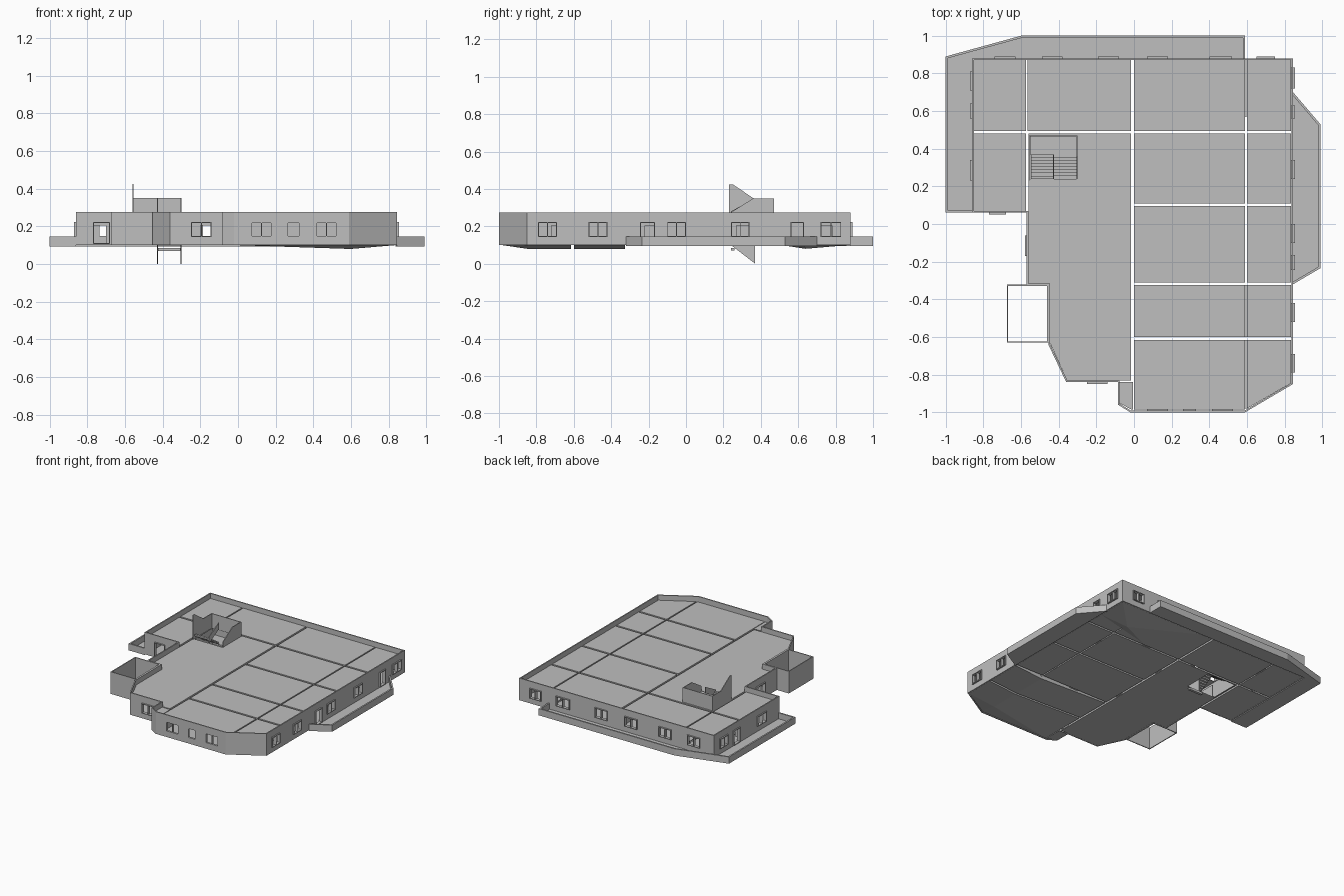
import bpy, bmesh
from mathutils import Vector

cube = bpy.data.objects.get("Cube")
if cube:
    bpy.data.objects.remove(cube, do_unlink=True)

grey = bpy.data.materials.new("plaster_grey")
grey.use_nodes = True
grey.diffuse_color = (0.52, 0.52, 0.52, 1)
grey.node_tree.nodes["Principled BSDF"].inputs["Base Color"].default_value = (0.52, 0.52, 0.52, 1)

FLOOR, CEIL, TOP, PLATE = 0.10, 0.235, 0.275, 0.004


def finish(name, bm, recalc=True):
    if recalc:
        bmesh.ops.recalc_face_normals(bm, faces=bm.faces[:])
    me = bpy.data.meshes.new(name)
    bm.to_mesh(me)
    bm.free()
    me.materials.append(grey)
    ob = bpy.data.objects.new(name, me)
    bpy.context.collection.objects.link(ob)
    return ob


def prism(bm, pts, depth):
    face = bm.faces.new([bm.verts.new(p) for p in pts])
    new = bmesh.ops.extrude_face_region(bm, geom=[face])["geom"]
    bmesh.ops.translate(bm, vec=depth, verts=[v for v in new if isinstance(v, bmesh.types.BMVert)])


def slab(bm, outline, z0, z1):
    prism(bm, [(x, y, z0) for x, y in outline], Vector((0, 0, z1 - z0)))


def box(bm, x0, x1, y0, y1, z0, z1):
    slab(bm, rect(x0, x1, y0, y1), z0, z1)


def rect(x0, x1, y0, y1):
    return [(x0, y0), (x1, y0), (x1, y1), (x0, y1)]


def band(bm, path, z0, z1, closed=True):
    low = [bm.verts.new((x, y, z0)) for x, y in path]
    high = [bm.verts.new((x, y, z1)) for x, y in path]
    n = len(path)
    for i in range(n if closed else n - 1):
        j = (i + 1) % n
        bm.faces.new((low[i], low[j], high[j], high[i]))


def bake(ob):
    me = bpy.data.meshes.new_from_object(ob.evaluated_get(bpy.context.evaluated_depsgraph_get()))
    ob.modifiers.clear()
    ob.data = me


def thicken(ob, t):
    mod = ob.modifiers.new("thickness", 'SOLIDIFY')
    mod.thickness, mod.offset, mod.use_even_offset = t, -1, True


def cut(ob, cutter):
    mod = ob.modifiers.new("openings", 'BOOLEAN')
    mod.operation, mod.object, mod.solver = 'DIFFERENCE', cutter, 'EXACT'


# Plan: outer wall and rooms, all anticlockwise
outer = [(-0.02, -1), (0.59, -1), (0.845, -0.85), (0.845, 0.88), (-0.86, 0.88), (-0.86, 0.06),
         (-0.57, 0.06), (-0.57, -0.325), (-0.455, -0.325), (-0.455, -0.64), (-0.36, -0.84),
         (-0.085, -0.84), (-0.085, -0.96)]
hall = [(-0.56, -0.315), (-0.445, -0.315), (-0.445, -0.635), (-0.355, -0.83), (-0.015, -0.83),
        (-0.015, 0.48), (-0.56, 0.48)]
rooms = [hall, rect(-0.85, -0.575, 0.07, 0.48), rect(-0.85, -0.575, 0.495, 0.87),
         rect(-0.565, -0.015, 0.495, 0.87),
         [(0.6, -0.98), (0.835, -0.845), (0.835, -0.615), (0.6, -0.615)], rect(0, 0.59, -0.985, -0.615)]
for y0, y1 in [(-0.6, -0.325), (-0.31, 0.095), (0.11, 0.48), (0.495, 0.87)]:
    rooms += [rect(0, 0.59, y0, y1), rect(0.6, 0.835, y0, y1)]

# Openings: (wall runs along, wall position, outward sign, spans)
WINDOWS = [('x', -1, -1, [(0.07, 0.18), (0.26, 0.33), (0.415, 0.525)]),
           ('x', -0.84, -1, [(-0.25, -0.14)]),
           ('y', 0.845, 1, [(-0.79, -0.69), (-0.52, -0.42), (-0.10, 0), (0.24, 0.34), (0.72, 0.83)]),
           ('x', 0.88, 1, [(-0.74, -0.63), (-0.49, -0.38), (-0.19, -0.08), (0.07, 0.18),
                           (0.40, 0.52), (0.65, 0.75)]),
           ('y', -0.86, -1, [(0.23, 0.34), (0.71, 0.81)]),
           ('y', -0.57, -1, [(-0.17, -0.06)])]
OUTER_DOORS = [('y', 0.845, 1, [(-0.245, -0.165), (0.56, 0.63)]),
               ('y', -0.86, -1, [(0.56, 0.64)]), ('x', 0.06, -1, [(-0.77, -0.68)])]
INNER_DOORS = [('x', 0.488, 1, [(-0.78, -0.70), (-0.2, -0.13), (0.25, 0.33)]),
               ('x', -0.318, 1, [(0.25, 0.33)]),
               ('y', -0.008, 1, [(0.22, 0.29), (-0.22, -0.15), (-0.82, -0.75)]),
               ('y', 0.595, 1, [(-0.72, -0.65), (-0.42, -0.35), (-0.22, -0.15), (0.27, 0.34), (0.71, 0.78)]),
               ('y', -0.57, 1, [(0.67, 0.78)])]


def wall_box(bm, axis, a, b, c0, c1, z0, z1):
    c0, c1 = sorted((c0, c1))
    if axis == 'x':
        box(bm, a, b, c0, c1, z0, z1)
    else:
        box(bm, c0, c1, a, b, z0, z1)


cutter_bm, frame_bm = bmesh.new(), bmesh.new()
for group, z0, z1, framed in [(WINDOWS, 0.143, 0.222, True), (OUTER_DOORS, 0.106, 0.222, True),
                              (INNER_DOORS, 0.106, 0.205, False)]:
    for axis, c, sign, spans in group:
        for a, b in spans:
            wall_box(cutter_bm, axis, a, b, c - 0.03, c + 0.03, z0, z1)
            if not framed:
                continue
            w, out, inn = 0.005, c + sign * 0.01, c - sign * 0.016
            if abs(c) == 1:
                out = c
            wall_box(frame_bm, axis, a, b, out, inn, z0, z0 + w)
            wall_box(frame_bm, axis, a, b, out, inn, z1 - w, z1)
            bars = [a, b - w] + ([(a + b - w) / 2] if b - a > 0.09 else [])
            for s in bars:
                wall_box(frame_bm, axis, s, s + w, out, inn, z0 + w, z1 - w)
opening_cutter = finish("opening_cutter", cutter_bm)
finish("window_frames", frame_bm)

bm = bmesh.new()
box(bm, -0.55, -0.30, 0.24, 0.47, 0.05, 0.3)
stair_cutter = finish("stair_cutter", bm)

# Outer wall and room walls
bm = bmesh.new()
band(bm, outer, FLOOR, TOP)
outer_wall = finish("outer_wall", bm, False)
thicken(outer_wall, 0.009)
bm = bmesh.new()
for r in rooms:
    band(bm, r, FLOOR + PLATE, CEIL - PLATE)
room_walls = finish("room_walls", bm, False)
thicken(room_walls, 0.004)
for ob in (outer_wall, room_walls):
    cut(ob, opening_cutter)

# Floors and roof plates, open at the stairwell
bay = [(-0.076, -0.84), (-0.076, -0.952), (-0.015, -0.985), (-0.005, -0.985), (-0.005, -0.84)]
plates = []
for name, z in [("floor_plates", FLOOR), ("roof_plates", CEIL - PLATE)]:
    bm = bmesh.new()
    for r in rooms + [bay]:
        slab(bm, r, z, z + PLATE)
    ob = finish(name, bm)
    cut(ob, stair_cutter)
    plates.append(ob)

for ob in [outer_wall, room_walls] + plates:
    bake(ob)
for ob in (opening_cutter, stair_cutter):
    bpy.data.objects.remove(ob, do_unlink=True)

# Folded undersides of the sagging floors
folds = {"front_underside": ([(0, -0.985), (0, -0.615), (0.835, -0.615), (0.835, -0.845), (0.6, -0.98)],
                             [(0.595, -0.85), (0.595, -0.615)]),
         "middle_underside": (rect(0, 0.835, -0.6, -0.325), [(0.595, -0.6), (0.595, -0.325)]),
         "rear_underside": ([(0.1, 0.87), (0.835, 0.87), (0.835, 0.63), (0.35, 0.51)], [(0.6, 0.64)])}
for name, (rim, low) in folds.items():
    bm = bmesh.new()
    for pts, z in ((rim, FLOOR), (low, 0.08)):
        for x, y in pts:
            bm.verts.new((x, y, z))
    bmesh.ops.convex_hull(bm, input=bm.verts[:])
    finish(name, bm)

# Balconies: slab plus low parapet
balconies = {"side_balcony": [(0.845, -0.32), (0.99, -0.235), (0.99, 0.53), (0.845, 0.70)],
             "rear_balcony": [(0.59, 0.88), (0.59, 1), (-0.6, 1), (-1, 0.89), (-1, 0.06),
                              (-0.86, 0.06), (-0.86, 0.88)]}
for name, pts in balconies.items():
    bm = bmesh.new()
    slab(bm, pts, 0.094, 0.1)
    finish(name + "_floor", bm)
    bm = bmesh.new()
    band(bm, pts[:6], 0.094, 0.147, False)
    rail = finish(name + "_parapet", bm, False)
    thicken(rail, 0.012)
    bake(rail)

# Open lightwell beside the hall
bm = bmesh.new()
band(bm, rect(-0.675, -0.455, -0.63, -0.322), FLOOR, TOP)
lightwell = finish("lightwell", bm, False)
thicken(lightwell, 0.007)
bake(lightwell)

# Stairwell walls
bm = bmesh.new()
side_walls = [(-0.56, [(0.23, CEIL), (0.47, CEIL), (0.47, 0.35), (0.36, 0.35), (0.25, 0.425), (0.23, 0.425)]),
              (-0.306, [(0.24, CEIL), (0.47, CEIL), (0.47, 0.35), (0.36, 0.35), (0.24, 0.275)]),
              (-0.43, [(0.24, 0.23), (0.37, 0.30), (0.37, 0.35), (0.24, 0.28)]),
              (-0.43, [(0.24, FLOOR), (0.37, 0), (0.37, FLOOR)]),
              (-0.306, [(0.24, FLOOR), (0.37, 0), (0.37, FLOOR)])]
for x, pts in side_walls:
    prism(bm, [(x, y, z) for y, z in pts], Vector((0.006, 0, 0)))
box(bm, -0.554, -0.306, 0.464, 0.47, CEIL, 0.35)
finish("stairwell_walls", bm)

# Stairs: two flights and a half landing
bm = bmesh.new()
steps, run, mid = 8, 0.13 / 8, 0.185
for i in range(steps):
    rise = (i + 1) * (mid - FLOOR) / steps
    y = 0.24 + i * run
    box(bm, -0.424, -0.306, y, y + run, FLOOR + rise - 0.012, FLOOR + rise)
    y = 0.37 - (i + 1) * run
    box(bm, -0.548, -0.43, y, y + run, mid + rise - 0.012, mid + rise)
box(bm, -0.55, -0.30, 0.37, 0.47, mid - 0.01, mid)
box(bm, -0.424, -0.306, 0.24, 0.26, 0.07, 0.085)
finish("stairs", bm)
